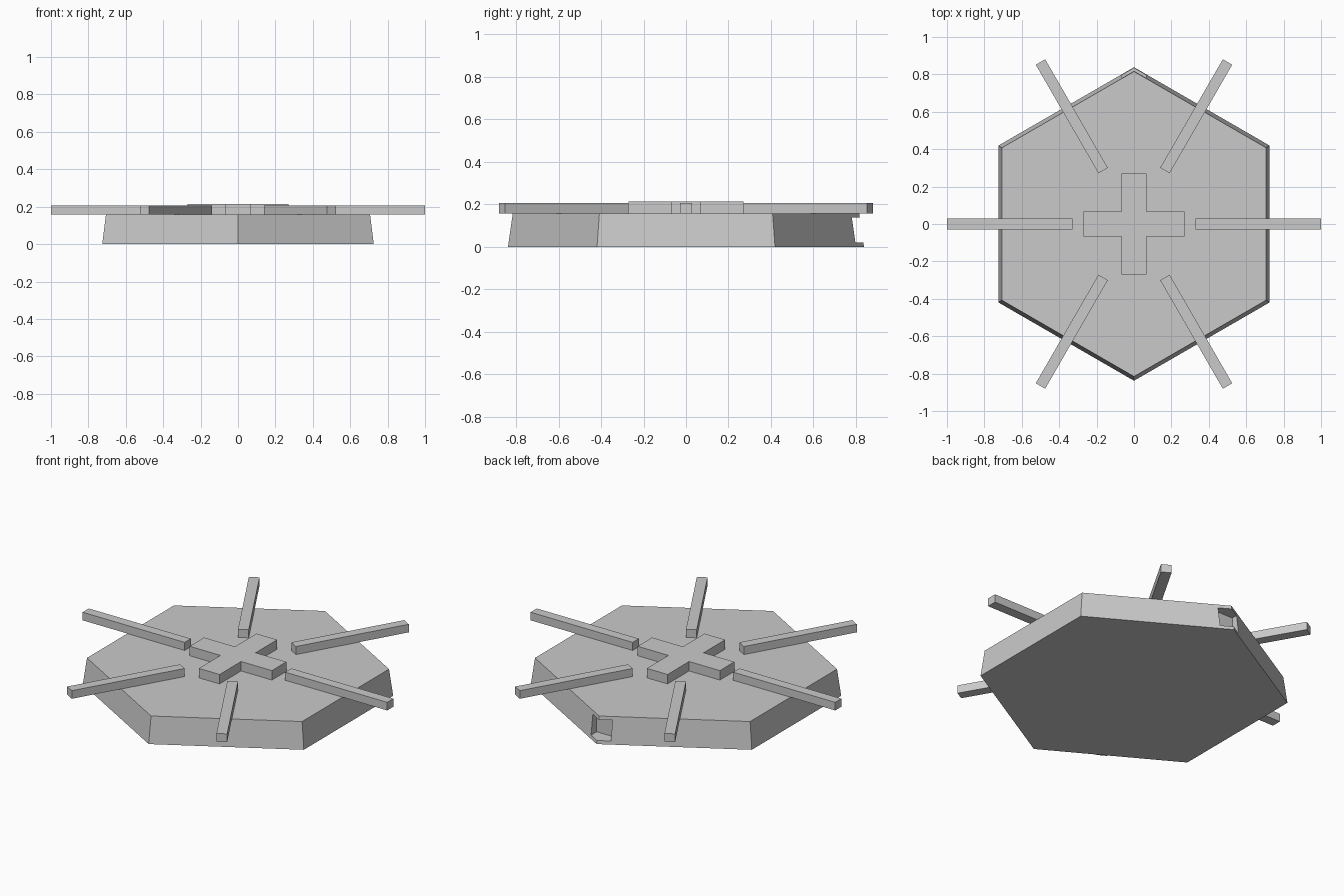
import bpy
import bmesh
import math
from mathutils import Matrix, Vector

cube = bpy.data.objects.get("Cube")
if cube:
    bpy.data.objects.remove(cube, do_unlink=True)

# One flat grey for every part
grey = bpy.data.materials.new("light_grey")
grey.use_nodes = True
grey.diffuse_color = (0.59, 0.59, 0.59, 1)
grey.node_tree.nodes["Principled BSDF"].inputs["Base Color"].default_value = grey.diffuse_color

BASE_TOP = 0.158


def add_object(name, bm):
    mesh = bpy.data.meshes.new(name)
    bm.to_mesh(mesh)
    bm.free()
    mesh.materials.append(grey)
    obj = bpy.data.objects.new(name, mesh)
    bpy.context.collection.objects.link(obj)
    return obj


def add_box(name, low, high, angle=0):
    """Box between two corners, turned about the z axis."""
    low, high = Vector(low), Vector(high)
    bm = bmesh.new()
    matrix = (Matrix.Rotation(angle, 4, 'Z')
              @ Matrix.Translation((low + high) / 2)
              @ Matrix.Diagonal((high - low).to_4d()))
    bmesh.ops.create_cube(bm, size=1, matrix=matrix)
    return add_object(name, bm)


def add_prism(name, outline, bottom, top, top_scale=1):
    """Closed outline raised between two heights, with an optional taper."""
    bm = bmesh.new()
    lower = [bm.verts.new((x, y, bottom)) for x, y in outline]
    upper = [bm.verts.new((x * top_scale, y * top_scale, top)) for x, y in outline]
    bm.faces.new(lower[::-1])
    bm.faces.new(upper)
    count = len(outline)
    for i in range(count):
        j = (i + 1) % count
        bm.faces.new((lower[i], lower[j], upper[j], upper[i]))
    return add_object(name, bm)


# Tapered six-sided base with a corner pointing front and back
corners = [math.radians(30 + 60 * i) for i in range(6)]
hexagon = [(0.838 * math.cos(a), 0.838 * math.sin(a)) for a in corners]
base = add_prism("hexagonal_base", hexagon, 0, BASE_TOP, 0.973)

# Square notch cut into the rear corner
cutter = add_box("notch_cutter", (-0.065, 0.745, 0.02), (0.065, 0.95, 0.137))
cutter.hide_render = True
notch = base.modifiers.new("rear_notch", 'BOOLEAN')
notch.operation = 'DIFFERENCE'
notch.solver = 'EXACT'
notch.object = cutter
bpy.context.view_layer.objects.active = base
bpy.ops.object.modifier_apply(modifier=notch.name)
bpy.data.objects.remove(cutter, do_unlink=True)

# Raised cross in the middle: one arm's three corners repeated four times
ARM, HALF = 0.27, 0.068
cross = []
for i in range(4):
    turn = Matrix.Rotation(i * math.pi / 2, 2)
    for point in ((ARM, -HALF), (ARM, HALF), (HALF, HALF)):
        cross.append(tuple(turn @ Vector(point)))
add_prism("centre_cross", cross, BASE_TOP - 0.002, 0.214)

# Six radial bars overhanging the base
for i in range(6):
    add_box(f"radial_bar_{i + 1}", (0.33, -0.029, BASE_TOP), (1.0, 0.029, 0.206),
            math.radians(60 * i))
